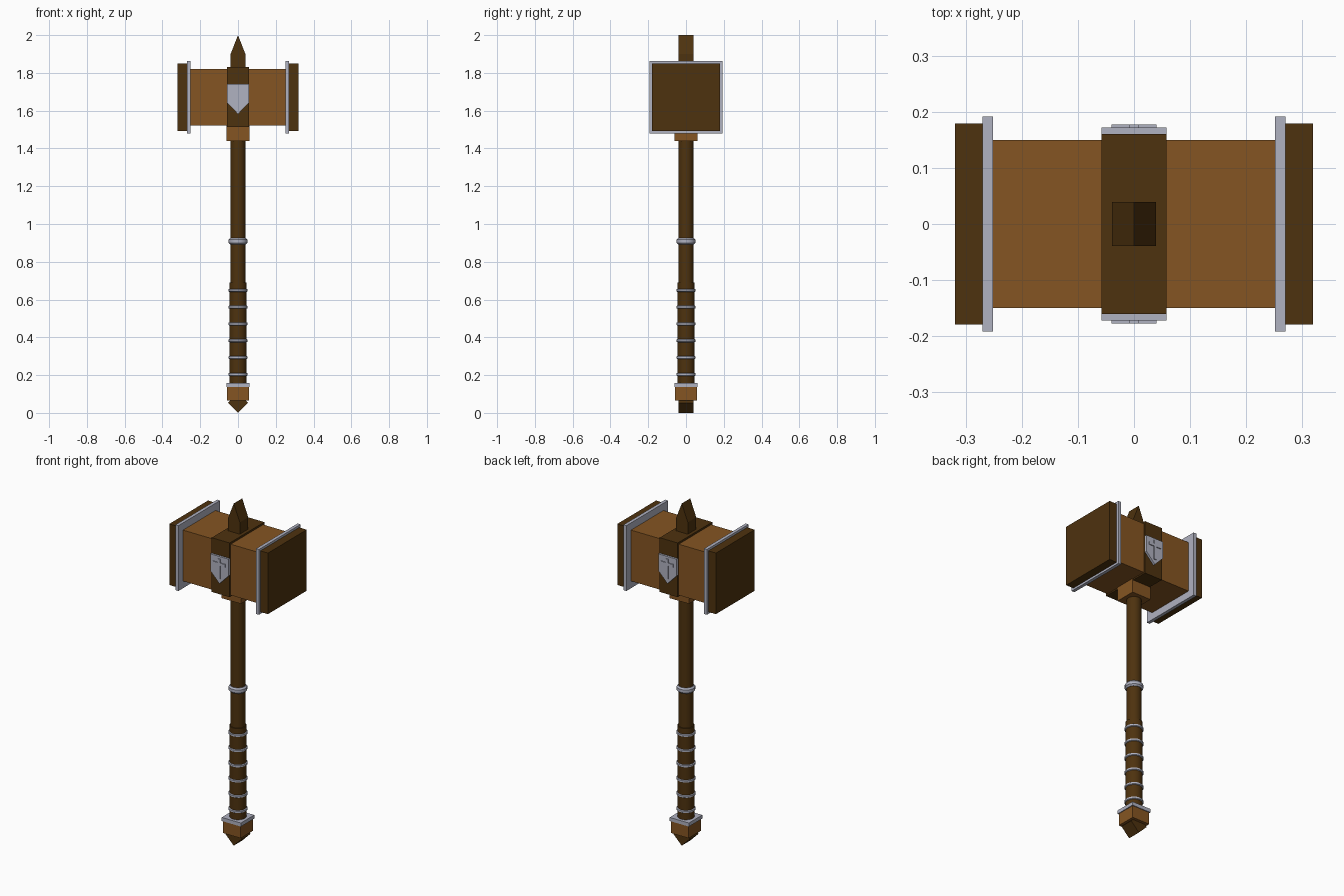
import bpy, bmesh, math

if "Cube" in bpy.data.objects:
    bpy.data.objects.remove(bpy.data.objects["Cube"])


def material(name, r, g, b):
    m = bpy.data.materials.new(name)
    m.diffuse_color = (r, g, b, 1)
    m.use_nodes = True
    m.node_tree.nodes["Principled BSDF"].inputs["Base Color"].default_value = m.diffuse_color
    return m


WOOD = material("warm wood", 0.235, 0.091, 0.016)
DARK = material("dark wood", 0.076, 0.032, 0.0045)
STEEL = material("pale steel", 0.434, 0.445, 0.533)


def finish(bm, name, mat):
    bmesh.ops.recalc_face_normals(bm, faces=bm.faces)
    me = bpy.data.meshes.new(name)
    bm.to_mesh(me)
    bm.free()
    me.materials.append(mat)
    ob = bpy.data.objects.new(name, me)
    bpy.context.collection.objects.link(ob)
    return ob


def prism(name, outline, y0, y1, mat):
    """Extrude an (x, z) outline from y0 to y1."""
    bm = bmesh.new()
    face = bm.faces.new([bm.verts.new((x, y0, z)) for x, z in outline])
    new = bmesh.ops.extrude_face_region(bm, geom=[face])["geom"]
    for v in new:
        if isinstance(v, bmesh.types.BMVert):
            v.co.y = y1
    return finish(bm, name, mat)


def box(name, x0, x1, y0, y1, z0, z1, mat):
    return prism(name, [(x0, z0), (x1, z0), (x1, z1), (x0, z1)], y0, y1, mat)


def lathe(name, profile, mat, sides=16):
    """Spin an (r, z) profile around z, capping both ends."""
    bm = bmesh.new()
    rings = [[bm.verts.new((r * math.cos(2 * math.pi * i / sides),
                            r * math.sin(2 * math.pi * i / sides), z))
              for i in range(sides)] for r, z in profile]
    for a, b in zip(rings, rings[1:]):
        for i in range(sides):
            j = (i + 1) % sides
            bm.faces.new((a[i], a[j], b[j], b[i]))
    bm.faces.new(rings[0])
    bm.faces.new(rings[-1])
    ob = finish(bm, name, mat)
    bpy.context.view_layer.objects.active = ob
    ob.select_set(True)
    bpy.ops.object.shade_smooth_by_angle(angle=math.radians(35))
    ob.select_set(False)
    return ob


def ring(name, z, half, r):
    """Rounded metal ring around the shaft."""
    lathe(name, [(r - 0.008, z - half), (r, z - half * 0.5),
                 (r, z + half * 0.5), (r - 0.008, z + half)], STEEL)


# Handle
lathe("shaft", [(0.04, 0.10), (0.04, 1.46)], DARK)
lathe("grip", [(0.046, 0.15), (0.046, 0.69)], DARK)
ring("shaft_ring", 0.909, 0.017, 0.05)
for i in range(6):
    ring(f"grip_ring_{i + 1}", 0.204 + i * 0.089, 0.01, 0.051)

# Pommel
box("pommel_plate", -0.062, 0.062, -0.062, 0.062, 0.136, 0.157, STEEL)
box("pommel_block", -0.057, 0.057, -0.057, 0.057, 0.065, 0.136, WOOD)
prism("pommel_wedge", [(0, 0), (0.053, 0.053), (0.04, 0.066), (-0.04, 0.066),
                       (-0.053, 0.053)], -0.04, 0.04, DARK)

# Head
box("head_collar", -0.062, 0.062, -0.062, 0.062, 1.439, 1.53, WOOD)
box("head_block", -0.255, 0.255, -0.15, 0.15, 1.522, 1.82, WOOD)
box("head_band", -0.058, 0.058, -0.16, 0.16, 1.514, 1.831, DARK)
prism("top_spike", [(-0.039, 1.82), (0.039, 1.82), (0.039, 1.90), (0, 2.0),
                    (-0.039, 1.90)], -0.039, 0.039, DARK)
for side, s in (("left", -1), ("right", 1)):
    box(f"{side}_steel_plate", s * 0.251, s * 0.27, -0.192, 0.192, 1.48, 1.862, STEEL)
    box(f"{side}_striking_face", s * 0.268, s * 0.319, -0.179, 0.179, 1.492, 1.849, DARK)

# Shield with raised cross on front and back
for side, s in (("front", -1), ("back", 1)):
    prism(f"{side}_shield", [(-0.058, 1.741), (0.058, 1.741), (0.058, 1.642),
                             (0, 1.582), (-0.058, 1.642)], s * 0.158, s * 0.172, STEEL)
    prism(f"{side}_cross", [(-0.008, 1.612), (0.008, 1.612), (0.008, 1.69),
                            (0.04, 1.69), (0.04, 1.706), (0.008, 1.706),
                            (0.008, 1.728), (-0.008, 1.728), (-0.008, 1.706),
                            (-0.04, 1.706), (-0.04, 1.69), (-0.008, 1.69)],
          s * 0.17, s * 0.177, STEEL)
